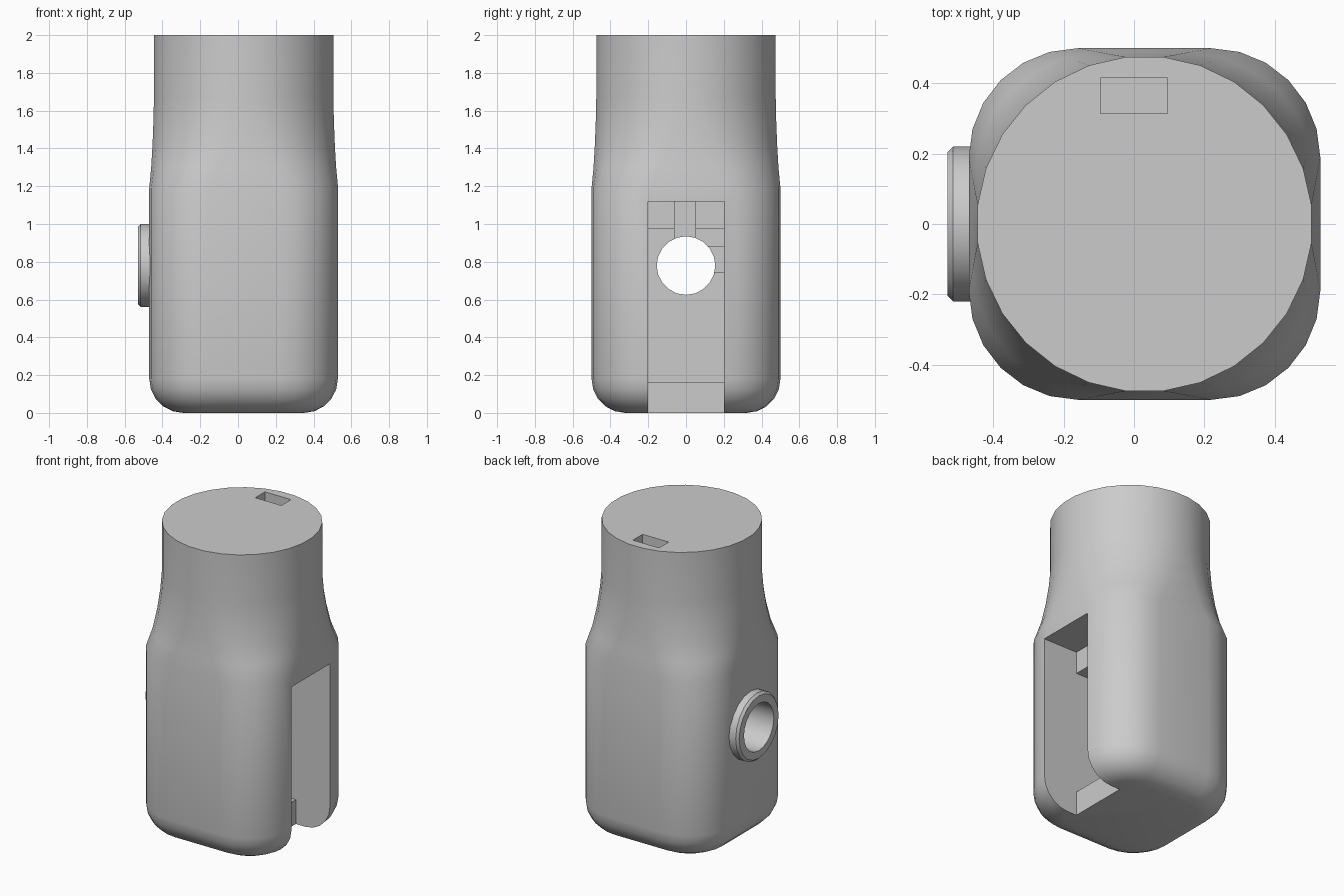
import bpy, bmesh
from math import pi, sin, cos, radians
from mathutils import Matrix, Vector

if "Cube" in bpy.data.objects:
    bpy.data.objects.remove(bpy.data.objects["Cube"])

CX = 0.03          # body axis offset; the ring boss sticks out on -x
PER_CORNER = 7     # outline points per rounded corner
HOLE_Z = 0.78

grey = bpy.data.materials.new("plain grey")
grey.use_nodes = True
colour = (0.6, 0.6, 0.6, 1)
grey.diffuse_color = colour
grey.node_tree.nodes["Principled BSDF"].inputs["Base Color"].default_value = colour


def finish(name, bm):
    bmesh.ops.recalc_face_normals(bm, faces=bm.faces)
    mesh = bpy.data.meshes.new(name)
    bm.to_mesh(mesh)
    bm.free()
    mesh.materials.append(grey)
    ob = bpy.data.objects.new(name, mesh)
    bpy.context.collection.objects.link(ob)
    return ob


def loft(name, rings):
    """Skin closed rings of equal length and cap both ends."""
    bm = bmesh.new()
    loops = [[bm.verts.new(p) for p in ring] for ring in rings]
    n = len(loops[0])
    for a, b in zip(loops, loops[1:]):
        for i in range(n):
            j = (i + 1) % n
            bm.faces.new((a[i], a[j], b[j], b[i]))
    bm.faces.new(loops[0])
    bm.faces.new(loops[-1])
    return finish(name, bm)


def outline(z, inset=0.0, blend=0.0):
    """Rounded square, offset inward by inset, blended towards a circle."""
    radius, flat, tube = 0.31 - inset, 0.19, 0.478
    ring = []
    for corner in range(4):
        base = corner * pi / 2
        c = Vector((flat, flat)) @ Matrix.Rotation(-base, 2)
        for i in range(PER_CORNER):
            a = base + i / (PER_CORNER - 1) * pi / 2
            b = base + (i + 0.5) / PER_CORNER * pi / 2
            square = c + radius * Vector((cos(a), sin(a)))
            p = square.lerp(tube * Vector((cos(b), sin(b))), blend)
            ring.append((p.x + CX, p.y, z))
    return ring


def x_disc(x, r, sides=20):
    return [(x, r * cos(2 * pi * i / sides), HOLE_Z + r * sin(2 * pi * i / sides))
            for i in range(sides)]


def box(name, x0, x1, y0, y1, z0, z1):
    return loft(name, [[(x0, y0, z), (x1, y0, z), (x1, y1, z), (x0, y1, z)]
                       for z in (z0, z1)])


def combine(ob, other, operation):
    mod = ob.modifiers.new(other.name, "BOOLEAN")
    mod.operation, mod.solver, mod.object = operation, "EXACT", other
    bpy.context.view_layer.objects.active = ob
    bpy.ops.object.modifier_apply(modifier=mod.name)
    bpy.data.objects.remove(other)


# Body: rounded base, straight sides, shoulder blending into a round neck
edge = 0.18
rings = [outline(edge * (1 - sin(a)), edge * (1 - cos(a)))
         for a in (radians(d) for d in (90, 72, 54, 36, 18, 0))]
rings += [outline(z, 0, t) for z, t in
          ((1.19, 0), (1.3, 0.42), (1.42, 0.7), (1.55, 0.9), (1.67, 1), (2, 1))]
body = loft("housing_body", rings)

# Ring boss with a chamfered rim
boss = loft("ring_boss", [x_disc(-0.53, 0.205), x_disc(-0.515, 0.22), x_disc(-0.35, 0.22)])
combine(body, boss, "UNION")

# Side slot, deeper between its top and bottom steps
profile = [(1, -0.1), (1, 1.12), (0.28, 1.12), (0.28, 0.975),
           (0, 0.975), (0, 0.16), (0.28, 0.16), (0.28, -0.1)]
slot = loft("slot_cutter", [[(x, y, z) for x, z in profile] for y in (-0.2, 0.2)])

# Axle hole, notch above it, and the channel from the top down to the cavity
hole = loft("hole_cutter", [x_disc(-0.8, 0.155), x_disc(0.2, 0.155)])
notch = box("notch_cutter", -0.1, 0.35, -0.06, 0.05, 0.88, 1.118)
channel = box("channel_cutter", -0.095, 0.095, 0.315, 0.415, 0.74, 2.2)
passage = box("passage_cutter", -0.09, 0.09, 0.1, 0.4, 0.745, 0.88)
for cutter in (slot, hole, notch, channel, passage):
    combine(body, cutter, "DIFFERENCE")

# Smooth the rounded surfaces, keep the cut edges crisp
bpy.ops.object.select_all(action="DESELECT")
body.select_set(True)
bpy.context.view_layer.objects.active = body
bpy.ops.object.shade_smooth_by_angle(angle=radians(32))
